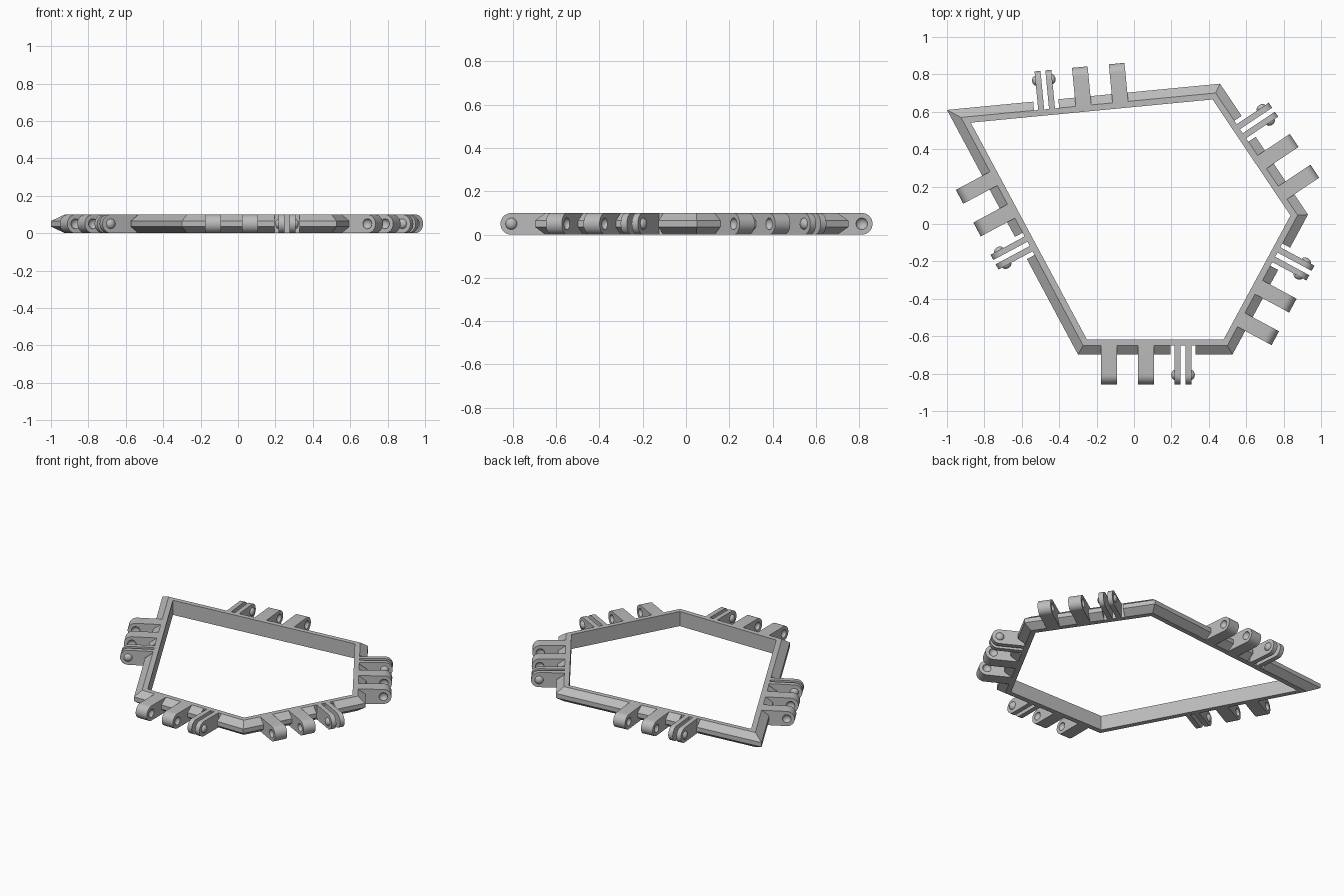
import bpy, bmesh, math
from mathutils import Vector, Matrix

if "Cube" in bpy.data.objects:
    bpy.data.objects.remove(bpy.data.objects["Cube"], do_unlink=True)

H = 0.10          # overall thickness
RIDGE = 0.047     # chamfer width in plan
WIDTH = 0.08      # frame width in plan
REACH = 0.207     # lug length, ridge to tip
PITCH = 0.198     # spacing of the hinge parts

grey = bpy.data.materials.new("plain grey")
grey.use_nodes = True
grey.diffuse_color = (0.5, 0.5, 0.5, 1)
grey.node_tree.nodes["Principled BSDF"].inputs["Base Color"].default_value = (0.5, 0.5, 0.5, 1)


def make(name, bm, matrix=Matrix()):
    bmesh.ops.recalc_face_normals(bm, faces=bm.faces)
    mesh = bpy.data.meshes.new(name)
    bm.to_mesh(mesh)
    bm.free()
    mesh.materials.append(grey)
    ob = bpy.data.objects.new(name, mesh)
    ob.matrix_world = matrix
    bpy.context.collection.objects.link(ob)
    return ob


def cut(ob, cutters):
    """Subtract the cutters, bake the result and drop the cutters."""
    for c in cutters:
        c.hide_render = True
        m = ob.modifiers.new("cut", 'BOOLEAN')
        m.operation, m.solver, m.object = 'DIFFERENCE', 'EXACT', c
    graph = bpy.context.evaluated_depsgraph_get()
    graph.update()
    mesh = bpy.data.meshes.new_from_object(ob.evaluated_get(graph))
    ob.modifiers.clear()
    ob.data = mesh
    for c in cutters:
        bpy.data.objects.remove(c, do_unlink=True)


def smooth(ob):
    bpy.ops.object.select_all(action='DESELECT')
    ob.select_set(True)
    bpy.context.view_layer.objects.active = ob
    bpy.ops.object.shade_smooth_by_angle(angle=math.radians(30))


# Lug space: x along the edge, -y outward with the tip at y = 0, z up
def lug(name, matrix, x, thick):
    r = H / 2
    prof = [(REACH, H), (REACH, 0)]
    for i in range(17):
        a = -math.pi / 2 - math.pi * i / 16
        prof.append((r + r * math.cos(a), r + r * math.sin(a)))
    bm = bmesh.new()
    face = bm.faces.new([bm.verts.new((x - thick / 2, y, z)) for y, z in prof])
    ext = bmesh.ops.extrude_face_region(bm, geom=[face])
    moved = [v for v in ext["geom"] if isinstance(v, bmesh.types.BMVert)]
    bmesh.ops.translate(bm, verts=moved, vec=(thick, 0, 0))
    return make(name, bm, matrix)


def dome(name, matrix, x, radius=0.027, depth=0.02):
    """Flattened ball on the hinge axis, used for nubs and dimples."""
    bm = bmesh.new()
    bmesh.ops.create_uvsphere(bm, u_segments=20, v_segments=12, radius=1)
    bmesh.ops.scale(bm, vec=(radius, radius, depth), verts=bm.verts)
    bmesh.ops.rotate(bm, matrix=Matrix.Rotation(math.pi / 2, 3, 'Y'), verts=bm.verts)
    bmesh.ops.translate(bm, vec=(x, H / 2, H / 2), verts=bm.verts)
    return make(name, bm, matrix)


# Outline of the frame, counter-clockwise, and the tip of each middle tongue
corners = [Vector(p) for p in
           [(-0.30, -0.697), (0.527, -0.697), (0.93, 0.05), (0.46, 0.75), (-1.0, 0.61)]]
tips = [(0.064, -0.857), (0.856, -0.44), (0.861, 0.45), (-0.29, 0.84), (-0.848, -0.034)]
sides = ["front", "front_left", "back_left", "back", "right"]
N = len(corners)
dirs = [(corners[(i + 1) % N] - corners[i]).normalized() for i in range(N)]


def mitre(i, inset):
    a = Vector((-dirs[i - 1].y, dirs[i - 1].x))
    b = Vector((-dirs[i].y, dirs[i].x))
    return corners[i] + (a + b) * inset / (1 + a.dot(b))


# Frame: chamfered section swept round the mitred corners
section = [(0, 0.035), (0, 0.065), (RIDGE, H), (WIDTH, H), (WIDTH, 0), (RIDGE, 0)]
bm = bmesh.new()
rings = [[bm.verts.new((*mitre(i, d), z)) for d, z in section] for i in range(N)]
for i in range(N):
    p, q = rings[i], rings[(i + 1) % N]
    for k in range(len(section)):
        j = (k + 1) % len(section)
        bm.faces.new((p[k], q[k], q[j], p[j]))
frame = make("frame", bm)

# Hinge set on every side: two dimpled tongues and a two-pronged clip
notches = []
for i, side in enumerate(sides):
    d = dirs[i]
    out = Vector((d.y, -d.x))
    # keep each hinge set at a constant distance from its edge
    along = (Vector(tips[i]) - corners[i]).dot(d)
    tip = corners[i] + d * along + out * (REACH - RIDGE)
    mat = Matrix.Translation((*tip, 0)) @ Matrix.Rotation(math.atan2(d.y, d.x), 4, 'Z')

    for label, x in (("outer", -PITCH), ("middle", 0)):
        tongue = lug(f"{side}_{label}_tongue", mat, x, 0.084)
        cut(tongue, [dome("dimple_cutter", mat, x + s * 0.042) for s in (-1, 1)])
        smooth(tongue)

    for label, s in (("first", -1), ("second", 1)):
        smooth(lug(f"{side}_{label}_prong", mat, PITCH + s * 0.029, 0.032))
        smooth(dome(f"{side}_{label}_nub", mat, PITCH + s * 0.043))

    # Clearance notch in the chamfer around the clip
    bm = bmesh.new()
    bmesh.ops.create_cube(bm, size=1)
    bmesh.ops.scale(bm, vec=(0.135, 0.2, 0.3), verts=bm.verts)
    bmesh.ops.translate(bm, vec=(PITCH, REACH - 0.1, H / 2), verts=bm.verts)
    notches.append(make("notch_cutter", bm, mat))

cut(frame, notches)
